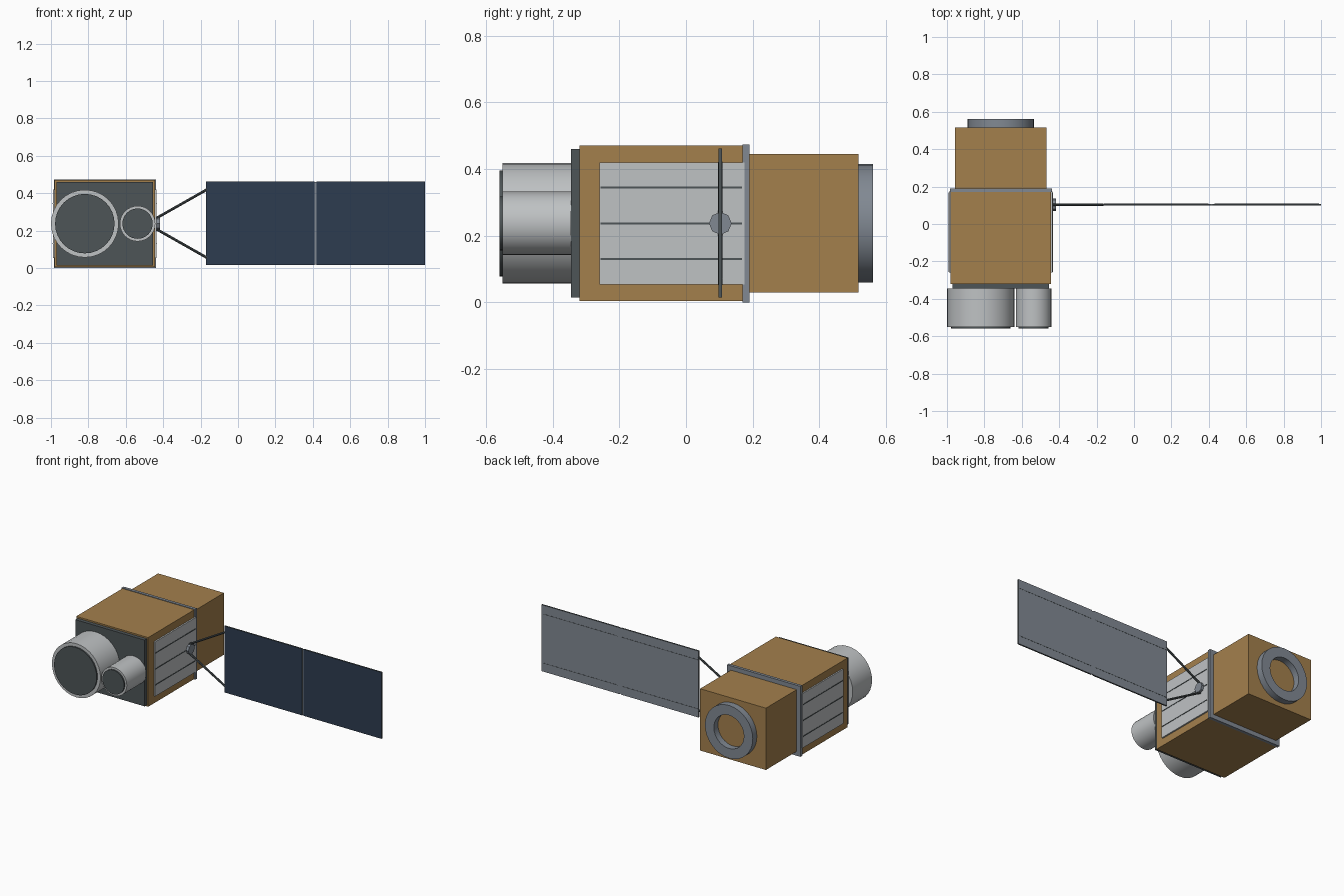
import bpy, bmesh, math
from mathutils import Vector

if "Cube" in bpy.data.objects:
    bpy.data.objects.remove(bpy.data.objects["Cube"])


def material(name, rgb):
    m = bpy.data.materials.new(name)
    m.use_nodes = True
    m.diffuse_color = (*rgb, 1)
    m.node_tree.nodes["Principled BSDF"].inputs["Base Color"].default_value = (*rgb, 1)
    return m


FOIL = material("gold_foil", (0.37, 0.215, 0.073))
SILVER = material("silver", (0.52, 0.54, 0.55))
STEEL = material("steel_grey", (0.22, 0.25, 0.29))
DARK = material("dark_grey", (0.075, 0.09, 0.095))
BLUE = material("solar_blue", (0.027, 0.045, 0.08))

CX, CZ = -0.712, 0.237   # body axis
ARRAY_Y = 0.103          # plane of the solar array


def finish(name, bm, *mats, smooth=False):
    bmesh.ops.recalc_face_normals(bm, faces=bm.faces)
    mesh = bpy.data.meshes.new(name)
    bm.to_mesh(mesh)
    bm.free()
    for m in mats:
        mesh.materials.append(m)
    obj = bpy.data.objects.new(name, mesh)
    bpy.context.collection.objects.link(obj)
    if smooth:
        bpy.ops.object.select_all(action="DESELECT")
        obj.select_set(True)
        bpy.context.view_layer.objects.active = obj
        bpy.ops.object.shade_smooth_by_angle(angle=math.radians(30))
    return obj


def box(name, x, y, z, mat):
    """Box from (low, high) ranges on each axis."""
    bm = bmesh.new()
    bmesh.ops.create_cube(bm, size=1)
    for v in bm.verts:
        v.co = [(r[0] + r[1]) / 2 + c * (r[1] - r[0]) for r, c in zip((x, y, z), v.co)]
    return finish(name, bm, mat)


def rod(name, a, b, radius, mat, sides=32):
    """Capped cylinder between two points."""
    a, b = Vector(a), Vector(b)
    bm = bmesh.new()
    bmesh.ops.create_cone(bm, cap_ends=True, segments=sides, radius1=radius,
                          radius2=radius, depth=(b - a).length)
    turn = (b - a).to_track_quat("Z", "Y")
    for v in bm.verts:
        v.co = turn @ v.co + (a + b) / 2
    return finish(name, bm, mat, smooth=sides > 12)


def ring(name, x, z, y0, y1, inner, outer, mat, sides=32):
    """Rectangular section spun around the y direction."""
    bm = bmesh.new()
    corners = [(inner, y0), (outer, y0), (outer, y1), (inner, y1)]
    verts = [bm.verts.new((x + r, y, z)) for r, y in corners]
    edges = [bm.edges.new((verts[i], verts[(i + 1) % 4])) for i in range(4)]
    bmesh.ops.spin(bm, geom=verts + edges, cent=(x, 0, z), axis=(0, 1, 0),
                   angle=math.tau, steps=sides)
    bmesh.ops.remove_doubles(bm, verts=bm.verts, dist=0.0001)
    return finish(name, bm, mat, smooth=True)


# Body
box("main_body", (-0.98, -0.445), (-0.32, 0.18), (0.004, 0.47), FOIL)
box("rear_body", (-0.957, -0.467), (0.18, 0.517), (0.029, 0.445), FOIL)
box("collar", (-0.985, -0.439), (0.17, 0.19), (0, 0.474), STEEL)
box("front_plate", (-0.97, -0.454), (-0.345, -0.32), (0.014, 0.46), DARK)
ring("rear_ring", CX, CZ, 0.517, 0.561, 0.112, 0.178, STEEL)

# Telescopes
for name, x, radius, lens in (("large", -0.819, 0.181, 0.159), ("small", -0.537, 0.095, 0.081)):
    rod(name + "_telescope", (x, -0.345, CZ), (x, -0.551, CZ), radius, SILVER)
    rod(name + "_lens", (x, -0.545, CZ), (x, -0.56, CZ), lens, DARK)

# Radiators with dark seams, mirrored across the body
for side, s in (("left", 1), ("right", -1)):
    def span(a, b):
        return sorted((CX + s * a, CX + s * b))
    box(side + "_radiator", span(0.266, 0.277), (-0.26, 0.175), (0.053, 0.42), SILVER)
    for i in (-1, 0, 1):
        z = CZ + i * 0.107
        box(f"{side}_radiator_seam_{i + 2}", span(0.27, 0.279), (-0.256, 0.168),
            (z - 0.003, z + 0.003), DARK)

# Solar array mount
rod("array_hub", (-0.44, ARRAY_Y, CZ), (-0.418, ARRAY_Y, CZ), 0.034, STEEL, 8)
for name, s in (("upper", 1), ("lower", -1)):
    rod(name + "_strut", (-0.435, ARRAY_Y, CZ + s * 0.03),
        (-0.165, ARRAY_Y, CZ + s * 0.183), 0.007, DARK, 8)

# Solar panels: blue cells in front, grey back, dark edges
for name, x0, x1 in (("inner", -0.17, 0.409), ("outer", 0.421, 1.0)):
    panel = box(name + "_solar_panel", (x0, x1), (0.098, 0.108), (0.015, 0.462), BLUE)
    panel.data.materials.append(STEEL)
    panel.data.materials.append(DARK)
    for f in panel.data.polygons:
        f.material_index = 0 if f.normal.y < -0.5 else 1 if f.normal.y > 0.5 else 2
    for i in (-1, 1):
        z = CZ + i * 0.165
        box(f"{name}_panel_back_rib_{'upper' if i > 0 else 'lower'}", (x0 + 0.01, x1 - 0.01),
            (0.107, 0.109), (z - 0.0015, z + 0.0015), DARK)
box("panel_hinge", (0.409, 0.421), (0.1, 0.106), (0.018, 0.459), STEEL)
